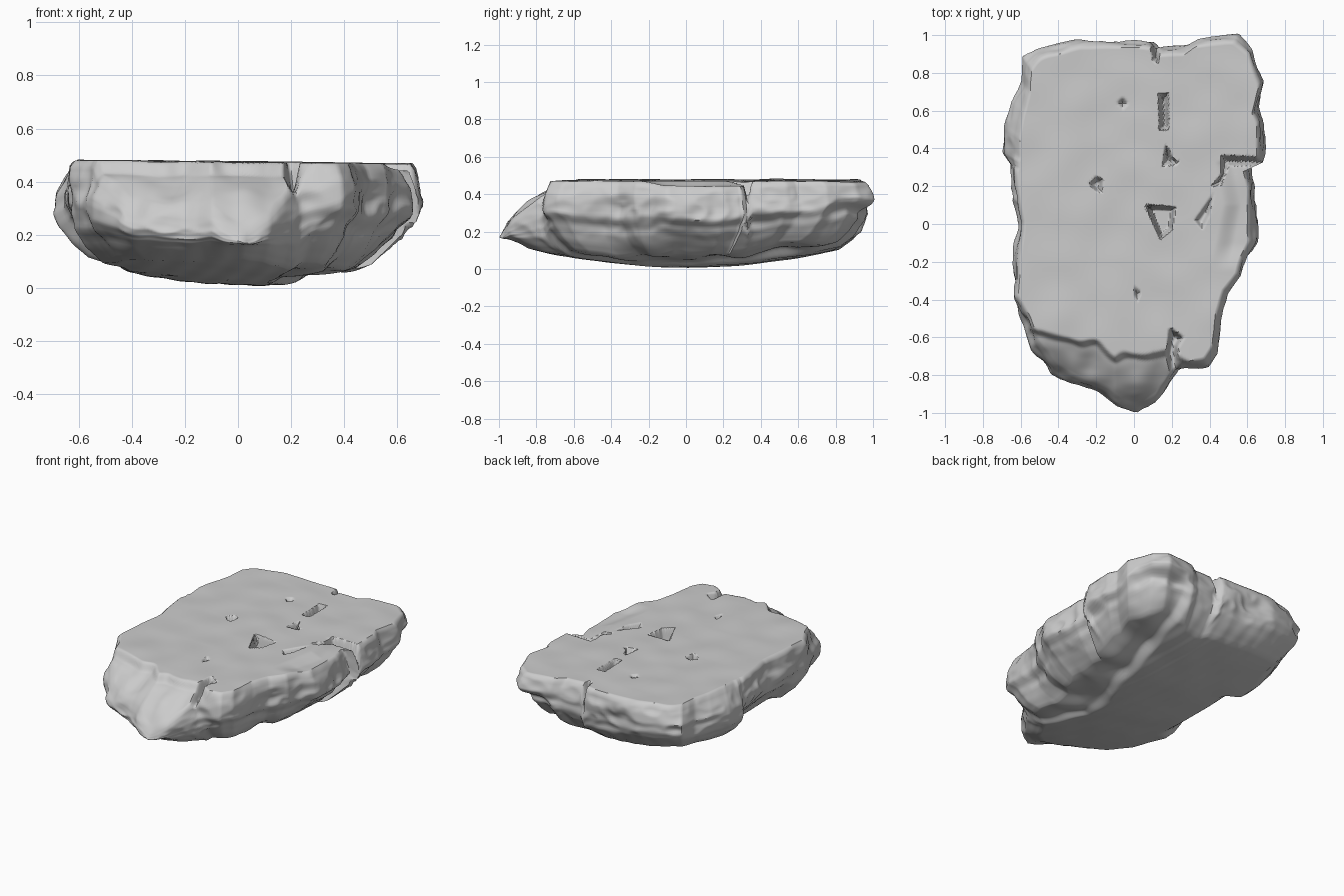
import bpy, bmesh, math
from mathutils import Vector, noise
from mathutils.geometry import intersect_point_line

cube = bpy.data.objects.get("Cube")
if cube:
    bpy.data.objects.remove(cube, do_unlink=True)

# Widest outline of the slab, seen from above
OUTLINE = [(.65, 0), (.65, -.1), (.61, -.18), (.58, -.28), (.5, -.37), (.46, -.5), (.44, -.68),
           (.39, -.75), (.24, -.78), (.2, -.84), (.12, -.95), (.02, -1.01), (-.06, -.98),
           (-.15, -.92), (-.3, -.86), (-.43, -.79), (-.54, -.66), (-.58, -.53), (-.65, -.4),
           (-.64, -.2), (-.62, 0), (-.65, .2), (-.66, .32), (-.7, .38), (-.7, .52), (-.66, .66),
           (-.61, .77), (-.59, .89), (-.48, .93), (-.3, .97), (0, .98), (.1, .97), (.14, .93),
           (.28, .94), (.34, .98), (.55, 1), (.63, .93), (.66, .83), (.69, .76), (.66, .62),
           (.69, .56), (.69, .33), (.62, .31), (.65, .2)]
SEGMENTS, TOP_RINGS, SIDE_RINGS, BASE_RINGS = 440, 85, 28, 36
LEDGE = [(-.7, -.55), (-.4, -.58), (-.2, -.62), (-.1, -.69), (.2, -.67), (.3, -.72), (.6, -.76)]
SIDE = [(0, .045), (.06, .025), (.2, .01), (.4, 0), (.6, .005), (.75, .03), (.9, .09), (1, .16)]
# Edge of the lower layer on the underside, as x along y
LAYER = [(-.9, .27), (-.3, .1), (.85, .34)]

# Pits and cracks in the top: outline and floor height
PITS = [
    ([(.06, .1), (.22, .09), (.2, -.03), (.14, -.08)], .37),
    ([(.13, .69), (.18, .69), (.185, .5), (.135, .5)], .37),
    ([(.15, .31), (.24, .32), (.2, .36), (.165, .42)], .4),
    ([(-.24, .21), (-.2, .25), (-.165, .24), (-.17, .17), (-.2, .17)], .42),
    ([(-.09, .64), (-.06, .67), (-.03, .64), (-.06, .61)], .43),
    ([(0, -.33), (.04, -.36), (.02, -.41), (0, -.38)], .44),
    ([(.72, .35), (.46, .36), (.46, .26), (.41, .2), (.46, .21), (.5, .31), (.72, .31)], .37),
    ([(.42, .16), (.32, .02), (.36, -.03), (.4, .05)], .43),
    ([(.08, 1.02), (.15, 1.02), (.13, .85), (.1, .87)], .38),
    ([(.19, -.55), (.17, -.68), (.19, -.8), (.24, -.8), (.23, -.65), (.26, -.6)], .36),
]
PITS = [([Vector(p) for p in points], floor) for points, floor in PITS]


def interp(table, v):
    for (a, fa), (b, fb) in zip(table, table[1:]):
        if v <= b:
            return fa + (fb - fa) * max(0, (v - a) / (b - a))
    return table[-1][1]


def ramp(v, a, b):
    t = min(1, max(0, (v - a) / (b - a)))
    return t * t * (3 - 2 * t)


def resample(points, count):
    """Spread points evenly along a closed outline."""
    pts = [Vector(p) for p in points]
    edges = list(zip(pts, pts[1:] + pts[:1]))
    step = sum((b - a).length for a, b in edges) / count
    out, carry = [], 0
    for a, b in edges:
        length = (b - a).length
        while carry < length:
            out.append(a.lerp(b, carry / length))
            carry += step
        carry -= length
    return out[:count]


def depth_inside(p, polygon):
    """Distance from p to the polygon's border, or zero outside it."""
    if not (min(v.x for v in polygon) < p.x < max(v.x for v in polygon)
            and min(v.y for v in polygon) < p.y < max(v.y for v in polygon)):
        return 0
    inside, nearest = False, 1
    for a, b in zip(polygon, polygon[1:] + polygon[:1]):
        if (a.y > p.y) != (b.y > p.y) and p.x < a.x + (b.x - a.x) * (p.y - a.y) / (b.y - a.y):
            inside = not inside
        foot, along = intersect_point_line(p, a, b)
        nearest = min(nearest, (p - a.lerp(b, min(1, max(0, along)))).length)
    return nearest if inside else 0


def base_height(x, y):
    """Hull-like underside: a smooth lower layer, a lumpy step and a raised right edge."""
    edge = interp(LAYER, y) + .04 * noise.noise(Vector((0, y * 4, 3)))
    step = ramp(x, edge, edge + .06)
    rough = noise.noise(Vector((x * 5, y * 5, 7))) * (.005 + .035 * step)
    strata = .0015 * math.sin(x * 60 + 12 * y) * (1 - step)
    raised = .07 * ramp(-x, .4, .56) * ramp(y, -.3, -.2) * ramp(-y, -.36, -.28)
    return max(.003, .01 + .14 * y * y + .22 * (x - .06) ** 2 + .03 * step
               + raised + rough + strata)


def top_height(x, y):
    """Flat plateau with a broken front shelf, a sunken left rim and pits."""
    z = .474 - .01 * x + .007 * noise.noise(Vector((x * 5, y * 5, 0)))
    d = interp(LEDGE, x) - y + .03 * noise.noise(Vector((x * 9, y * 9, 5)))
    if d > 0:
        z -= .04 * ramp(d, 0, .035) + .25 * d + 1.6 * d * d
        z += .03 * noise.noise(Vector((x * 6, y * 6, 2))) * ramp(d, 0, .1)
    z -= .025 * ramp(x + .2 * abs(y - .1), .47, .57) * ramp(y, -.25, -.1) * ramp(-y, -.34, -.31)
    for polygon, floor in PITS:
        depth = depth_inside(Vector((x, y)), polygon)
        if depth > 0:
            z += min(0, floor - z) * ramp(depth, -.004, .022)
    return max(z, base_height(x, y) + .02)


def inset_point(p, amount):
    return p * max(0, 1 - amount / p.length)


def side_point(p, t):
    """Weathered flank between the top rim (t=0) and the underside (t=1)."""
    shoulder = ramp(-p.x, .5, .66) * ramp(p.y, .28, .42)
    amount = interp(SIDE, t) + .05 * ramp(p.x, .3, .5) * ramp(t, .5, .65)
    amount += .07 * shoulder * ramp(-t, -.5, 0)
    q = inset_point(p, amount)
    z = top_height(q.x, q.y) * (1 - t) + base_height(q.x, q.y) * t
    v = Vector((q.x, q.y, z * 1.5))
    chips = .045 * noise.noise(v * 4) + .025 * abs(noise.noise(v * 9))
    strata = .015 * noise.noise(Vector((q.x * 2, q.y * 2, z * 14)))
    q = inset_point(q, max(-.01, (chips + strata) * math.sin(math.pi * min(1, t + .08))))
    return Vector((q.x, q.y, z))


# Rock body: rings from the top centre, over the rim, to the bottom centre
outline = resample(OUTLINE, SEGMENTS)
flank = [[side_point(p, i / SIDE_RINGS) for p in outline] for i in range(SIDE_RINGS + 1)]
bm = bmesh.new()


def cap_ring(rim, scale, height):
    return [bm.verts.new((p.x * scale, p.y * scale, height(p.x * scale, p.y * scale)))
            for p in rim]


rings = [cap_ring(flank[0], i / TOP_RINGS, top_height) for i in range(1, TOP_RINGS)]
rings += [[bm.verts.new(p) for p in ring] for ring in flank]
rings += [cap_ring(flank[-1], i / BASE_RINGS, base_height) for i in range(BASE_RINGS - 1, 0, -1)]
for upper, lower in zip(rings, rings[1:]):
    for j in range(SEGMENTS):
        k = (j + 1) % SEGMENTS
        bm.faces.new((upper[j], upper[k], lower[k], lower[j]))
for ring, height in ((rings[0], top_height), (rings[-1], base_height)):
    centre = bm.verts.new((0, 0, height(0, 0)))
    for j in range(SEGMENTS):
        bm.faces.new((centre, ring[j], ring[(j + 1) % SEGMENTS]))
bmesh.ops.recalc_face_normals(bm, faces=bm.faces)
mesh = bpy.data.meshes.new("rock_slab")
bm.to_mesh(mesh)
bm.free()
rock = bpy.data.objects.new("rock_slab", mesh)
bpy.context.collection.objects.link(rock)

# Stone colour
stone = bpy.data.materials.new("grey_stone")
stone.use_nodes = True
stone.diffuse_color = (.6, .6, .6, 1)
stone.node_tree.nodes["Principled BSDF"].inputs["Base Color"].default_value = (.6, .6, .6, 1)
mesh.materials.append(stone)

bpy.context.view_layer.objects.active = rock
rock.select_set(True)
bpy.ops.object.shade_smooth_by_angle(angle=math.radians(50))
